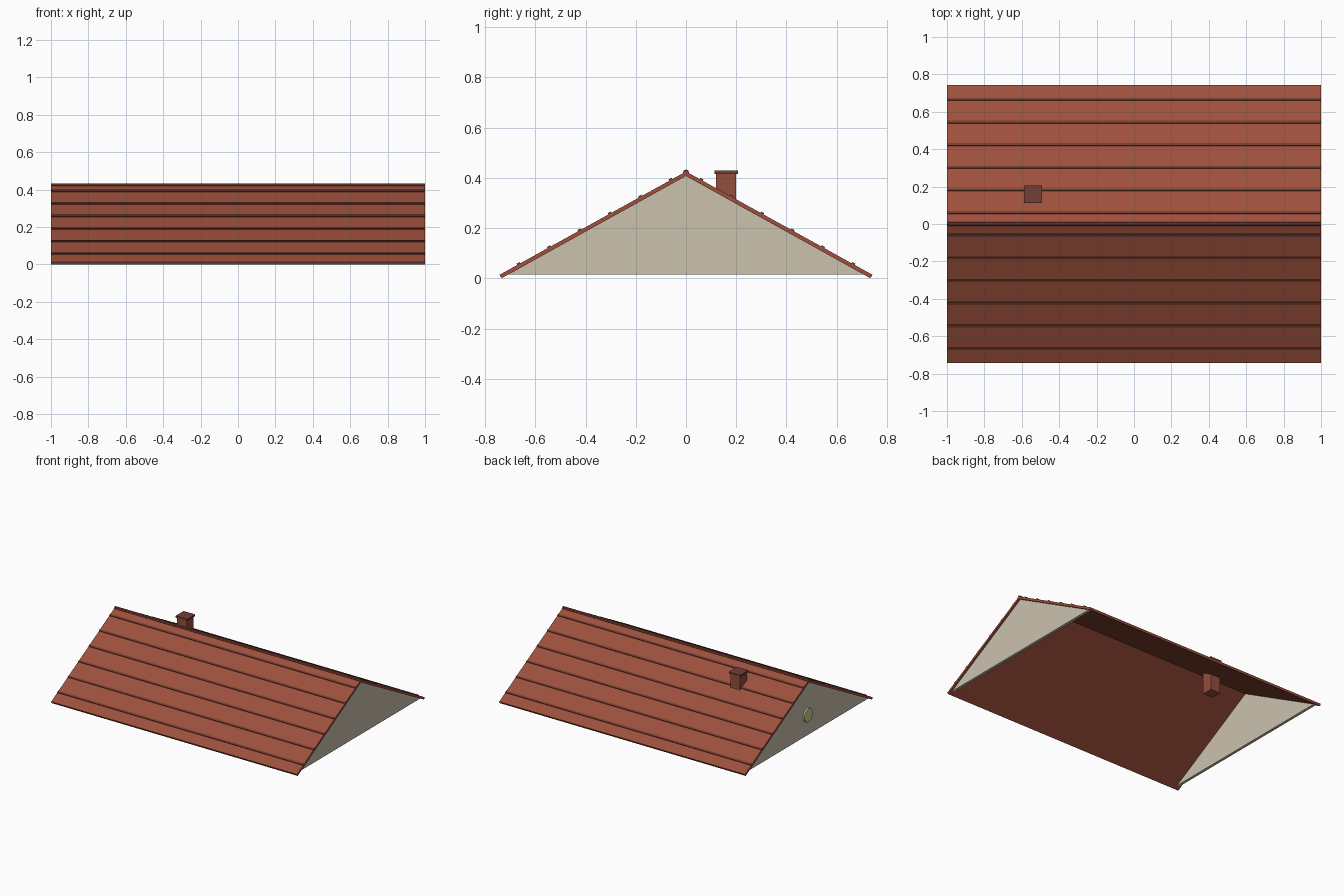
import bpy, bmesh, math

if "Cube" in bpy.data.objects:
    bpy.data.objects.remove(bpy.data.objects["Cube"])

RIDGE_Z, EAVE_Y, EAVE_Z = 0.425, 0.742, 0.014
SLOPE = (RIDGE_Z - EAVE_Z) / EAVE_Y
ANGLE = math.atan(SLOPE)


def material(name, rgb):
    m = bpy.data.materials.new(name)
    m.diffuse_color = (*rgb, 1)
    m.use_nodes = True
    m.node_tree.nodes["Principled BSDF"].inputs["Base Color"].default_value = m.diffuse_color
    return m


TILE = material("tile", (0.34, 0.08, 0.045))
DARK = material("dark_tile", (0.17, 0.045, 0.03))
BRICK = material("brick", (0.30, 0.075, 0.045))
CAP = material("chimney_cap", (0.17, 0.05, 0.036))
PLASTER = material("plaster", (0.60, 0.54, 0.42))
GLASS = material("window", (0.62, 0.60, 0.25))


def prism(name, yz, x0, x1, mat):
    """Extrude a (y, z) outline along x."""
    bm = bmesh.new()
    face = bm.faces.new([bm.verts.new((x0, y, z)) for y, z in yz])
    ext = bmesh.ops.extrude_face_region(bm, geom=[face])
    verts = [g for g in ext["geom"] if isinstance(g, bmesh.types.BMVert)]
    bmesh.ops.translate(bm, verts=verts, vec=(x1 - x0, 0, 0))
    bmesh.ops.recalc_face_normals(bm, faces=bm.faces)
    me = bpy.data.meshes.new(name)
    bm.to_mesh(me)
    bm.free()
    me.materials.append(mat)
    ob = bpy.data.objects.new(name, me)
    bpy.context.collection.objects.link(ob)
    return ob


def box(name, loc, size, mat, tilt=0):
    bpy.ops.mesh.primitive_cube_add(size=1, location=loc, rotation=(tilt, 0, 0))
    ob = bpy.context.object
    ob.name = name
    ob.scale = size
    ob.data.materials.append(mat)


def cylinder_x(name, loc, radius, depth, sides, mat):
    bpy.ops.mesh.primitive_cylinder_add(vertices=sides, radius=radius, depth=depth,
                                        location=loc, rotation=(0, math.pi / 2, 0))
    ob = bpy.context.object
    ob.name = name
    ob.data.materials.append(mat)


# Roof slopes with raised tile courses
for side, label in ((-1, "front"), (1, "back")):
    outline = [(0, RIDGE_Z), (EAVE_Y, EAVE_Z), (EAVE_Y - 0.008, 0), (0, RIDGE_Z - 0.018)]
    prism(label + "_roof_slope", [(side * y, z) for y, z in outline], -1, 1, TILE)
    for i in range(6):
        y = 0.061 + 0.121 * i
        box(f"{label}_tile_course_{i + 1}", (0, side * y, RIDGE_Z - SLOPE * y + 0.001),
            (1.998, 0.014, 0.009), DARK, -side * ANGLE)

# Ridge cap
cylinder_x("ridge_cap", (0, 0, 0.421), 0.012, 2, 8, DARK)

# Gable end walls
for side, label in ((-1, "left"), (1, "right")):
    prism(label + "_gable_wall", [(-0.712, 0.015), (0.712, 0.015), (0, 0.41)],
          side * 0.967, side * 0.987, PLASTER)

# Round window on the left gable
cylinder_x("round_window", (-0.987, 0, 0.165), 0.05, 0.022, 16, GLASS)

# Chimney
box("chimney_stack", (-0.54, 0.16, 0.30), (0.08, 0.08, 0.24), BRICK)
box("chimney_cap", (-0.54, 0.16, 0.422), (0.094, 0.094, 0.013), CAP)
